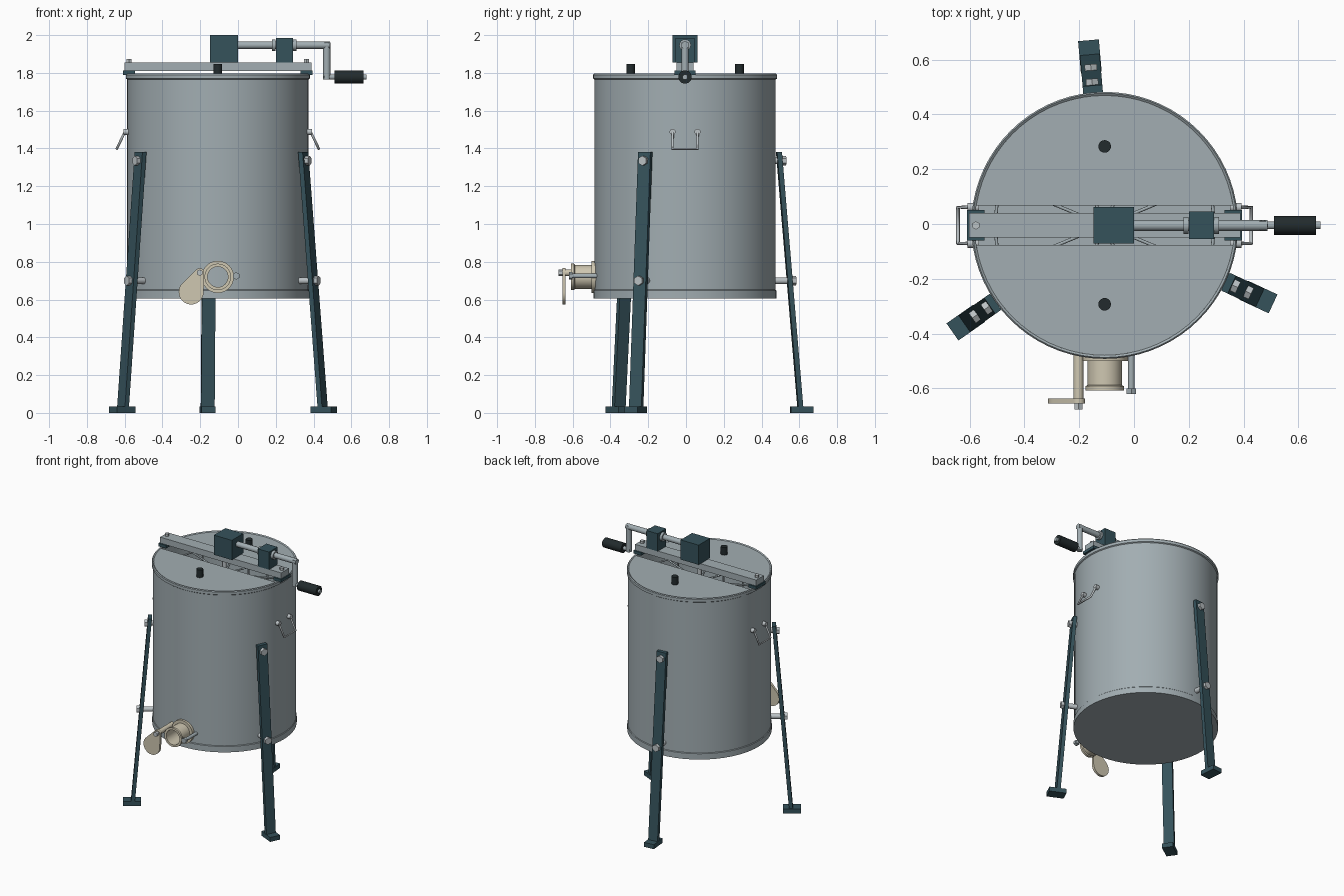
import bpy, bmesh, math
from mathutils import Vector, Matrix

if "Cube" in bpy.data.objects:
    bpy.data.objects.remove(bpy.data.objects["Cube"])

CX, CY = -0.107, -0.005          # drum axis


def mat(name, c):
    m = bpy.data.materials.new(name)
    m.diffuse_color = (*c, 1)
    m.use_nodes = True
    m.node_tree.nodes["Principled BSDF"].inputs["Base Color"].default_value = m.diffuse_color
    return m


STEEL = mat("brushed steel", (0.36, 0.42, 0.445))
BRIGHT = mat("bright steel", (0.50, 0.54, 0.56))
TEAL = mat("dark teal paint", (0.036, 0.085, 0.105))
BLACK = mat("black plastic", (0.016, 0.024, 0.026))
CREAM = mat("cream plastic", (0.62, 0.57, 0.44))


def finish(name, bm, m, smooth=True):
    bmesh.ops.recalc_face_normals(bm, faces=bm.faces)
    me = bpy.data.meshes.new(name)
    bm.to_mesh(me)
    bm.free()
    ob = bpy.data.objects.new(name, me)
    bpy.context.collection.objects.link(ob)
    me.materials.append(m)
    if smooth:
        bpy.ops.object.select_all(action='DESELECT')
        ob.select_set(True)
        bpy.context.view_layer.objects.active = ob
        bpy.ops.object.shade_smooth_by_angle(angle=math.radians(30))
    return ob


def box(name, lo, hi, m, M=Matrix()):
    bm = bmesh.new()
    lo, hi = Vector(lo), Vector(hi)
    T = Matrix.Translation((lo + hi) / 2) @ Matrix.Diagonal((*(hi - lo), 1))
    bmesh.ops.create_cube(bm, size=1, matrix=M @ T)
    return finish(name, bm, m, False)


def rod(name, a, b, r, m, seg=20):
    bm = bmesh.new()
    a, b = Vector(a), Vector(b)
    d = b - a
    R = d.to_track_quat('Z', 'Y').to_matrix().to_4x4()
    bmesh.ops.create_cone(bm, cap_ends=True, segments=seg, radius1=r, radius2=r,
                          depth=d.length, matrix=Matrix.Translation((a + b) / 2) @ R)
    return finish(name, bm, m)


def lathe(name, prof, m, M=Matrix(), seg=72, closed=False):
    bm = bmesh.new()
    vs = [bm.verts.new((r, 0, z)) for r, z in prof]
    es = [bm.edges.new(p) for p in zip(vs, vs[1:])]
    if closed:
        es.append(bm.edges.new((vs[-1], vs[0])))
    bmesh.ops.spin(bm, geom=vs + es, axis=(0, 0, 1), cent=(0, 0, 0),
                   angle=2 * math.pi, steps=seg)
    bmesh.ops.remove_doubles(bm, verts=bm.verts, dist=1e-5)
    bm.transform(M)
    return finish(name, bm, m)


def prism(name, pts, depth, m, M=Matrix()):
    """Extrude an outline in local xy along local z."""
    bm = bmesh.new()
    f = bm.faces.new([bm.verts.new((x, y, 0)) for x, y in pts])
    ext = bmesh.ops.extrude_face_region(bm, geom=[f])["geom"]
    bmesh.ops.translate(bm, vec=(0, 0, depth),
                        verts=[v for v in ext if isinstance(v, bmesh.types.BMVert)])
    bm.transform(M)
    return finish(name, bm, m)


def wire(name, pts, r, m):
    cu = bpy.data.curves.new(name, 'CURVE')
    cu.dimensions = '3D'
    cu.bevel_depth, cu.bevel_resolution, cu.use_fill_caps = r, 3, True
    s = cu.splines.new('POLY')
    s.points.add(len(pts) - 1)
    for p, c in zip(s.points, pts):
        p.co = (*c, 1)
    ob = bpy.data.objects.new(name, cu)
    bpy.context.collection.objects.link(ob)
    cu.materials.append(m)
    return ob


AXIS = Matrix.Translation((CX, CY, 0))

# Drum: hollow tank with base band and rolled rim
lathe("drum", [(0, 0.605), (0.484, 0.605), (0.484, 0.648), (0.48, 0.652), (0.48, 1.765),
               (0.487, 1.77), (0.487, 1.79), (0.482, 1.796), (0.474, 1.79),
               (0.474, 0.62), (0, 0.62)], STEEL, AXIS)

# Two lid halves with a knob each
GAP, RL = 0.072, 0.474
a0 = math.asin(GAP / RL)
for s, side in ((1, "back"), (-1, "front")):
    arc = [a0 + (math.pi - 2 * a0) * i / 40 for i in range(41)]
    prism("lid_" + side, [(RL * math.cos(a), s * RL * math.sin(a)) for a in arc],
          0.01, STEEL, AXIS @ Matrix.Translation((0, 0, 1.78)))
    y = CY + s * 0.288
    rod("lid_knob_" + side, (CX, y, 1.785), (CX, y, 1.846), 0.023, BLACK)

# Inner basket: shaft, rings, spokes, uprights
rod("basket_shaft", (CX, CY, 0.62), (CX, CY, 1.83), 0.015, BRIGHT)
for z in (0.72, 1.7):
    ring = [(CX + 0.4 * math.cos(t * math.pi / 18), CY + 0.4 * math.sin(t * math.pi / 18), z)
            for t in range(37)]
    wire("basket_ring", ring, 0.006, STEEL)
    for k in range(8):
        a = (k + 0.5) * math.pi / 4
        wire("basket_spoke", [(CX, CY, z), (CX + 0.4 * math.cos(a), CY + 0.4 * math.sin(a), z)],
             0.006, STEEL)
for k in range(16):
    a = (k + 0.5) * math.pi / 8
    p = (CX + 0.4 * math.cos(a), CY + 0.4 * math.sin(a))
    rod("basket_upright", (*p, 0.72), (*p, 1.7), 0.006, STEEL, 8)

# Crossbeam with end brackets and bolts
box("crossbeam", (-0.602, CY - 0.045, 1.81), (0.388, CY + 0.045, 1.855), STEEL)
for s in (-1, 1):
    x = CX + s * 0.47
    box("beam_bracket", (x - 0.032, CY - 0.056, 1.79), (x + 0.032, CY + 0.056, 1.812), TEAL)
    rod("beam_bolt", (x, CY, 1.85), (x, CY, 1.873), 0.015, BRIGHT, 6)

# Gearbox, bearing block and crank
box("gearbox", (-0.147, CY - 0.067, 1.855), (0.0, CY + 0.067, 2.0), TEAL)
box("bearing_block", (0.2, CY - 0.05, 1.855), (0.292, CY + 0.05, 1.985), TEAL)
rod("crank_shaft", (0, CY, 1.947), (0.487, CY, 1.947), 0.02, STEEL)
for x in (0.18, 0.292):
    rod("shaft_collar", (x, CY, 1.947), (x + 0.018, CY, 1.947), 0.031, STEEL)
rod("crank_arm", (0.47, CY, 1.96), (0.47, CY, 1.765), 0.019, STEEL)
rod("handle_axle", (0.455, CY, 1.778), (0.68, CY, 1.778), 0.014, STEEL)
rod("handle_grip", (0.51, CY, 1.778), (0.665, CY, 1.778), 0.035, BLACK, 24)

# Side carrying handles
for s in (-1, 1):
    x0, x1 = CX + s * 0.478, CX + s * 0.535
    pts = [(x0 + s * 0.015, CY - 0.066, 1.485), (x1, CY - 0.066, 1.398),
           (x1, CY + 0.066, 1.398), (x0 + s * 0.015, CY + 0.066, 1.485)]
    wire("carry_handle", pts, 0.007, BRIGHT)
    for y in (-0.066, 0.066):
        rod("handle_boss", (x0 - s * 0.02, CY + y, 1.488), (x0 + s * 0.022, CY + y, 1.488),
            0.016, BRIGHT)

# Three splayed legs, each with foot, bolt and spacer
for deg in (95, 215, 335):
    M = AXIS @ Matrix.Rotation(math.radians(deg), 4, 'Z')
    tilt = Matrix(((1, 0, -0.084, 0.615), (0, 1, 0, 0), (0, 0, 1, 0), (0, 0, 0, 1)))
    box("leg", (-0.013, -0.036, 0.02), (0.013, 0.036, 1.38), TEAL, M @ tilt)
    box("foot", (0.56, -0.038, 0), (0.678, 0.038, 0.033), TEAL, M)
    for z, r in ((1.335, 0.503), (0.70, 0.556)):
        rod("leg_spacer", M @ Vector((0.47, 0, z)), M @ Vector((r + 0.01, 0, z)), 0.018, BRIGHT)
        rod("leg_bolt", M @ Vector((r, 0, z)), M @ Vector((r + 0.034, 0, z)), 0.026, BRIGHT, 6)

# Outlet valve: flanged tube pointing to the front
FACE = Matrix.Translation((CX, -0.48, 0.72)) @ Matrix.Rotation(math.pi / 2, 4, 'X')
lathe("valve_body", [(0.056, -0.02), (0.085, -0.02), (0.085, 0.02), (0.063, 0.02),
                     (0.063, 0.108), (0.07, 0.112), (0.07, 0.128), (0.054, 0.128)],
      CREAM, FACE, 40, True)

# Valve posts, paddle gate and nuts
rod("gate_post", (-0.203, -0.43, 0.742), (-0.203, -0.655, 0.742), 0.018, CREAM)
rod("gate_nut", (-0.203, -0.65, 0.742), (-0.203, -0.676, 0.742), 0.017, BRIGHT, 6)
rod("latch_post", (-0.01, -0.43, 0.725), (-0.01, -0.605, 0.725), 0.012, STEEL)
rod("latch_nut", (-0.01, -0.6, 0.725), (-0.01, -0.62, 0.725), 0.02, STEEL, 6)
c, t = Vector((-0.248, 0.64)), Vector((-0.203, 0.742))
d = (t - c).angle_signed(Vector((1, 0)))
outline = []
for ctr, r, start in ((c, 0.066, d + 1.2), (t, 0.024, d - 1.2)):
    span = 2 * math.pi - 2.4 if ctr is c else 2.4
    for i in range(21):
        a = start + span * i / 20
        outline.append((ctr.x + r * math.cos(a), ctr.y + r * math.sin(a)))
prism("gate_paddle", outline, 0.018, CREAM,
      Matrix.Translation((0, -0.637, 0)) @ Matrix.Rotation(math.pi / 2, 4, 'X'))
